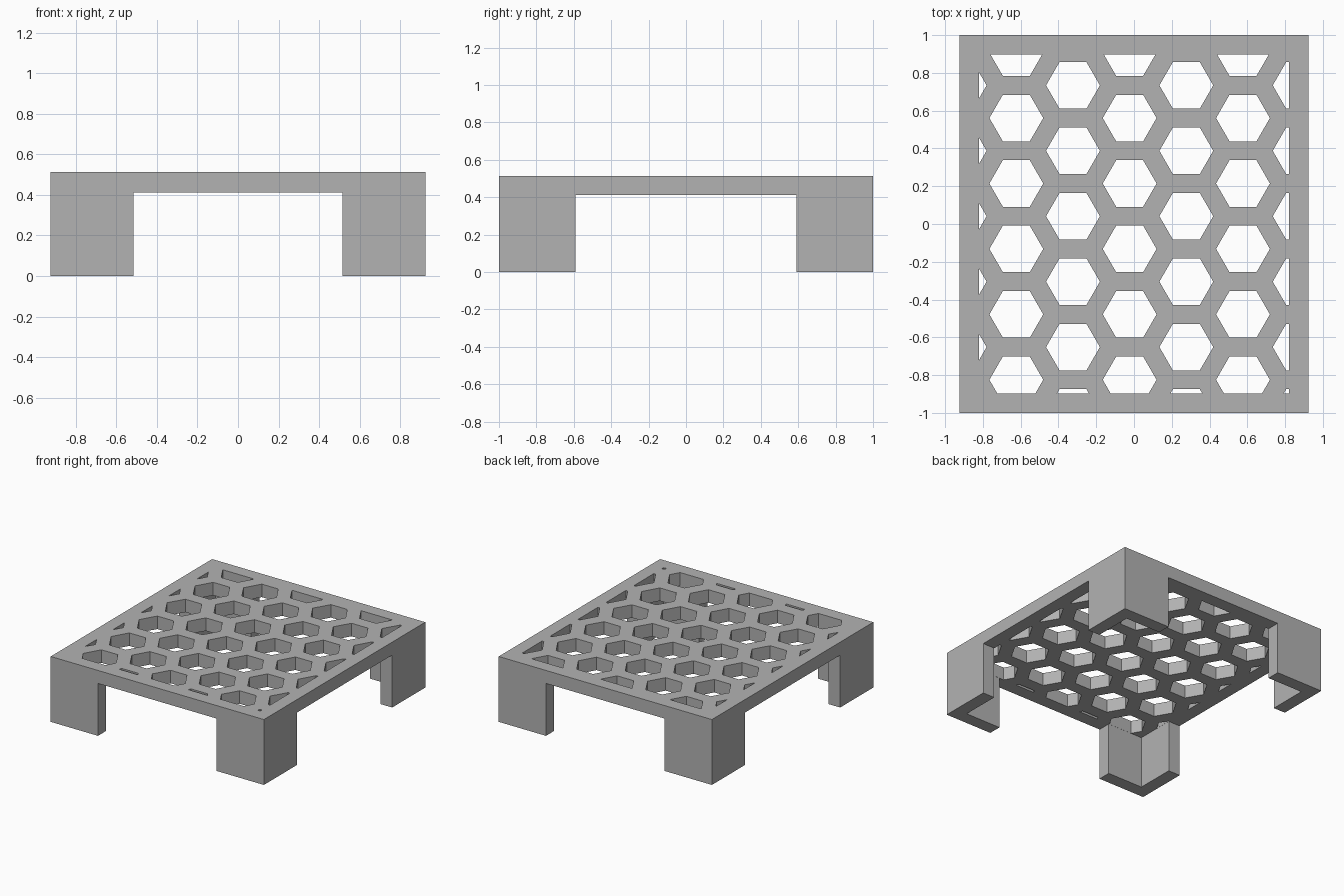
import bpy
import bmesh
import math

if "Cube" in bpy.data.objects:
    bpy.data.objects.remove(bpy.data.objects["Cube"], do_unlink=True)

HALF_X, HALF_Y, HEIGHT = 0.925, 1.0, 0.513
WALL, PLATE_BOTTOM = 0.1025, 0.411      # wall thickness, underside of plate
GAP_X, GAP_Y = 0.515, 0.59              # half widths of the openings between legs
HEX_RADIUS, COLUMN_STEP = 0.1425, 0.3
ROW_STEP = COLUMN_STEP * 2 / math.sqrt(3)
FIRST_X, FIRST_Y = -0.923, -0.998

grey = bpy.data.materials.new("plain grey")
grey.use_nodes = True
grey.diffuse_color = (0.45, 0.45, 0.45, 1)
grey.node_tree.nodes["Principled BSDF"].inputs["Base Color"].default_value = grey.diffuse_color


def add_object(name, bm):
    bmesh.ops.recalc_face_normals(bm, faces=bm.faces)
    mesh = bpy.data.meshes.new(name)
    bm.to_mesh(mesh)
    bm.free()
    mesh.materials.append(grey)
    obj = bpy.data.objects.new(name, mesh)
    bpy.context.collection.objects.link(obj)
    return obj


def box(name, hx, hy, z0, z1):
    bm = bmesh.new()
    bmesh.ops.create_cube(bm, size=2)
    for v in bm.verts:
        v.co.x *= hx
        v.co.y *= hy
        v.co.z = z1 if v.co.z > 0 else z0
    return add_object(name, bm)


def honeycomb(name, z0, z1):
    """Hexagonal prisms trimmed to the area inside the border."""
    bm = bmesh.new()
    for col in range(7):
        for row in range(6):
            x = FIRST_X + col * COLUMN_STEP
            y = FIRST_Y + (row + 0.5 * (col % 2)) * ROW_STEP
            bm.faces.new([bm.verts.new((x + HEX_RADIUS * math.cos(k * math.pi / 3),
                                        y + HEX_RADIUS * math.sin(k * math.pi / 3), z0))
                          for k in range(6)])
    lim_x, lim_y = HALF_X - WALL - 0.001, HALF_Y - WALL - 0.001
    for nx, ny in ((1, 0), (-1, 0), (0, 1), (0, -1)):
        bmesh.ops.bisect_plane(bm, geom=bm.verts[:] + bm.edges[:] + bm.faces[:],
                               plane_co=(nx * lim_x, ny * lim_y, 0),
                               plane_no=(nx, ny, 0), clear_outer=True)
    grown = bmesh.ops.extrude_face_region(bm, geom=bm.faces[:], use_keep_orig=True)
    for item in grown["geom"]:
        if isinstance(item, bmesh.types.BMVert):
            item.co.z = z1
    return add_object(name, bm)


def cut(target, cutter):
    cutter.hide_render = True
    mod = target.modifiers.new(cutter.name, 'BOOLEAN')
    mod.operation = 'DIFFERENCE'
    mod.solver = 'EXACT'
    mod.object = cutter
    bpy.context.view_layer.objects.active = target
    bpy.ops.object.modifier_apply(modifier=mod.name)
    bpy.data.objects.remove(cutter, do_unlink=True)


# Stand: a block hollowed from below, leaving four L-shaped corner legs
stand = box("honeycomb_stand", HALF_X, HALF_Y, 0, HEIGHT)
cut(stand, box("cavity", HALF_X - WALL, HALF_Y - WALL, -0.1, PLATE_BOTTOM))
cut(stand, box("front_back_opening", GAP_X, HALF_Y + 0.1, -0.1, PLATE_BOTTOM))
cut(stand, box("side_opening", HALF_X + 0.1, GAP_Y, -0.1, PLATE_BOTTOM))

# Honeycomb holes through the plate
cut(stand, honeycomb("hex_holes", PLATE_BOTTOM - 0.05, HEIGHT + 0.1))
